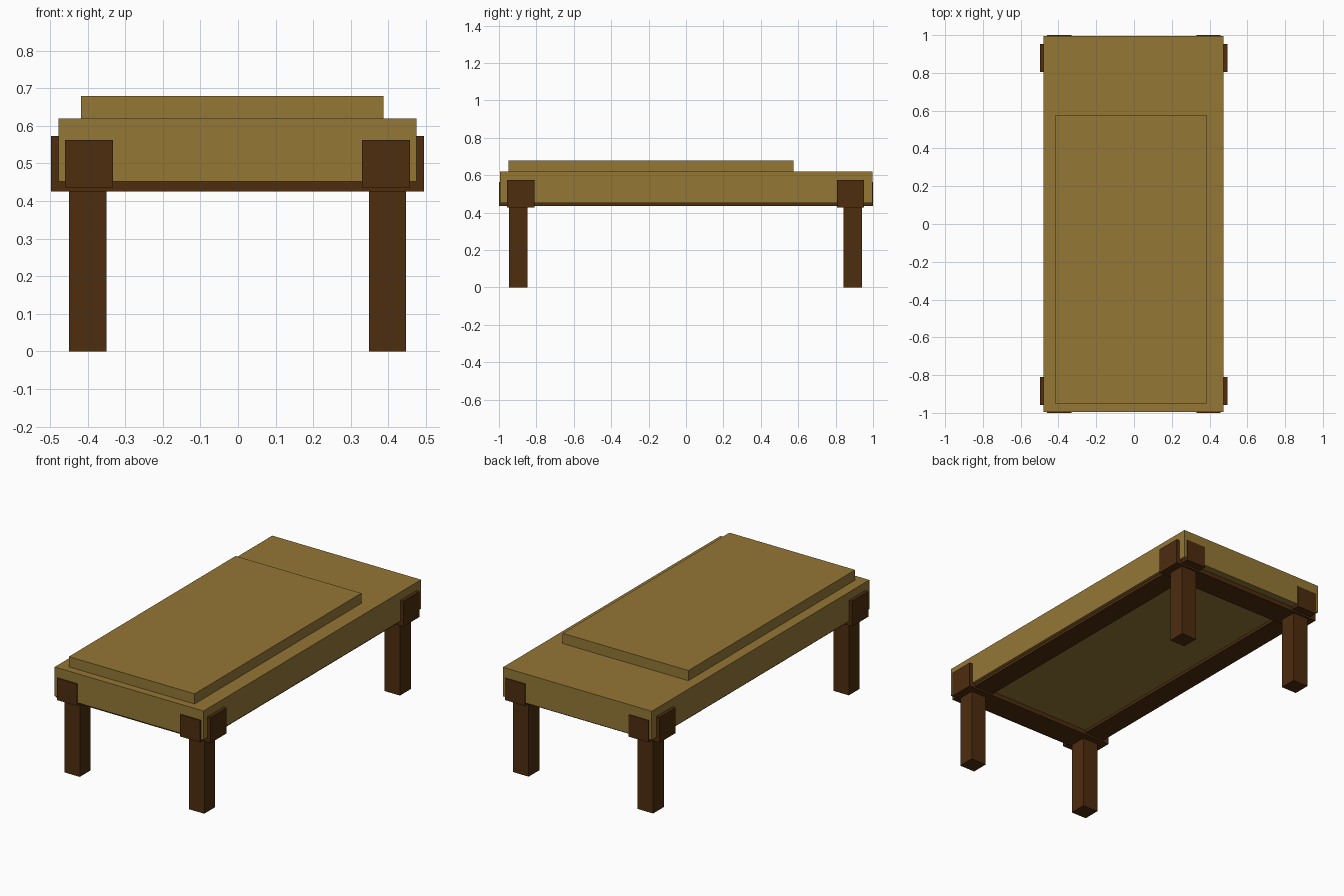
import bpy

if "Cube" in bpy.data.objects:
    bpy.data.objects.remove(bpy.data.objects["Cube"])


def material(name, rgb):
    m = bpy.data.materials.new(name)
    m.diffuse_color = (*rgb, 1.0)
    m.use_nodes = True
    m.node_tree.nodes["Principled BSDF"].inputs["Base Color"].default_value = m.diffuse_color
    return m


tan = material("tan fabric", (0.295, 0.184, 0.036))
brown = material("dark brown wood", (0.073, 0.026, 0.0046))


def box(name, x, y, z, mat):
    """Box from its (min, max) range on each axis."""
    bpy.ops.mesh.primitive_cube_add(
        size=1, location=[(a + b) / 2 for a, b in (x, y, z)])
    o = bpy.context.object
    o.name = name
    o.scale = [b - a for a, b in (x, y, z)]
    bpy.ops.object.transform_apply(location=False, rotation=False, scale=True)
    o.data.materials.append(mat)
    return o


# Mattress slab and the thinner blanket on top, short of the back end
box("mattress", (-0.478, 0.475), (-0.994, 0.996), (0.452, 0.62), tan)
box("blanket", (-0.418, 0.387), (-0.95, 0.575), (0.615, 0.679), tan)

# Long rails run front to back, their ends just show through the mattress
for side, x in (("left", (-0.46, -0.332)), ("right", (0.33, 0.458))):
    box(side + "_long_rail", x, (-1.0, 1.0), (0.436, 0.563), brown)

# Cross beams run side to side, their ends stick out of the long sides
for end, y in (("front", (-0.957, -0.81)), ("back", (0.806, 0.953))):
    box(end + "_cross_beam", (-0.497, 0.495), y, (0.426, 0.573), brown)

# Four square legs under the beam crossings
for end, y in (("front", (-0.947, -0.848)), ("back", (0.843, 0.942))):
    for side, x in (("left", (-0.449, -0.35)), ("right", (0.348, 0.447))):
        box(f"{end}_{side}_leg", x, y, (0.0, 0.45), brown)
